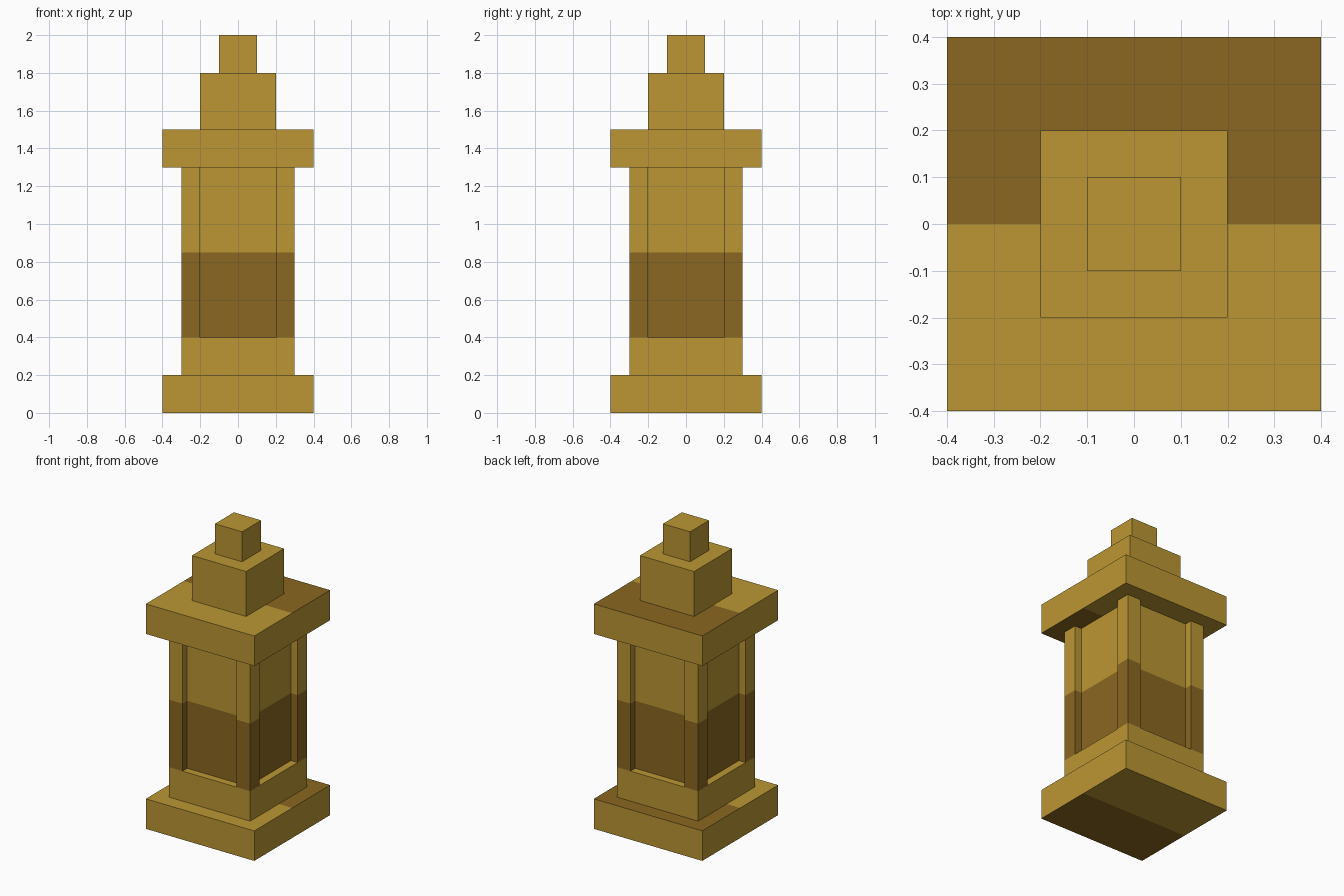
import bpy
import bmesh
from mathutils import Matrix, Vector

cube = bpy.data.objects.get("Cube")
if cube:
    bpy.data.objects.remove(cube, do_unlink=True)


def srgb_to_linear(c):
    c /= 255
    return c / 12.92 if c <= 0.04045 else ((c + 0.055) / 1.055) ** 2.4


def make_material(name, rgb):
    colour = (*[srgb_to_linear(c) for c in rgb], 1.0)
    mat = bpy.data.materials.new(name)
    mat.use_nodes = True
    mat.diffuse_color = colour
    bsdf = mat.node_tree.nodes["Principled BSDF"]
    bsdf.inputs["Base Color"].default_value = colour
    bsdf.inputs["Roughness"].default_value = 0.8
    return mat


GOLD = make_material("light gold", (187, 150, 51))
BRONZE = make_material("dark bronze", (138, 103, 33))


def box(name, width, z0, z1, x=0.0, y=0.0, cut=None, is_dark=None):
    """Square block from z0 to z1; cut = (point, normal) splits its faces,
    and faces for which is_dark is true take the dark colour."""
    bm = bmesh.new()
    size = Matrix.Diagonal((width, width, z1 - z0, 1))
    bmesh.ops.create_cube(
        bm, size=1, matrix=Matrix.Translation((x, y, (z0 + z1) / 2)) @ size)
    if cut:
        bmesh.ops.bisect_plane(
            bm, geom=bm.verts[:] + bm.edges[:] + bm.faces[:],
            plane_co=Vector(cut[0]), plane_no=Vector(cut[1]))
    bm.normal_update()
    if is_dark:
        for face in bm.faces:
            face.material_index = int(is_dark(face))
    mesh = bpy.data.meshes.new(name)
    bm.to_mesh(mesh)
    bm.free()
    mesh.materials.append(GOLD)
    mesh.materials.append(BRONZE)
    obj = bpy.data.objects.new(name, mesh)
    bpy.context.collection.objects.link(obj)
    return obj


# Wide slabs: dark back half on top, dark front half underneath
slab = dict(cut=((0, 0, 0), (0, 1, 0)),
            is_dark=lambda f: f.normal.z * f.calc_center_median().y > 0.01)
box("base_slab", 0.8, 0.0, 0.2, **slab)
box("roof_slab", 0.8, 1.3, 1.5, **slab)

# Plinth below the column
box("plinth", 0.6, 0.2, 0.4)

# Column: recessed core and four corner posts, dark in the lower half
shaft = dict(cut=((0, 0, 0.85), (0, 0, 1)),
             is_dark=lambda f: abs(f.normal.z) < 0.5
             and f.calc_center_median().z < 0.85)
box("column_core", 0.5, 0.4, 1.3, **shaft)
for side_x, sx in (("left", 1), ("right", -1)):
    for side_y, sy in (("front", -1), ("back", 1)):
        box(f"{side_y}_{side_x}_post", 0.1, 0.4, 1.3,
            x=0.25 * sx, y=0.25 * sy, **shaft)

# Stepped top
box("crown_block", 0.4, 1.5, 1.8)
box("finial_block", 0.2, 1.8, 2.0)
